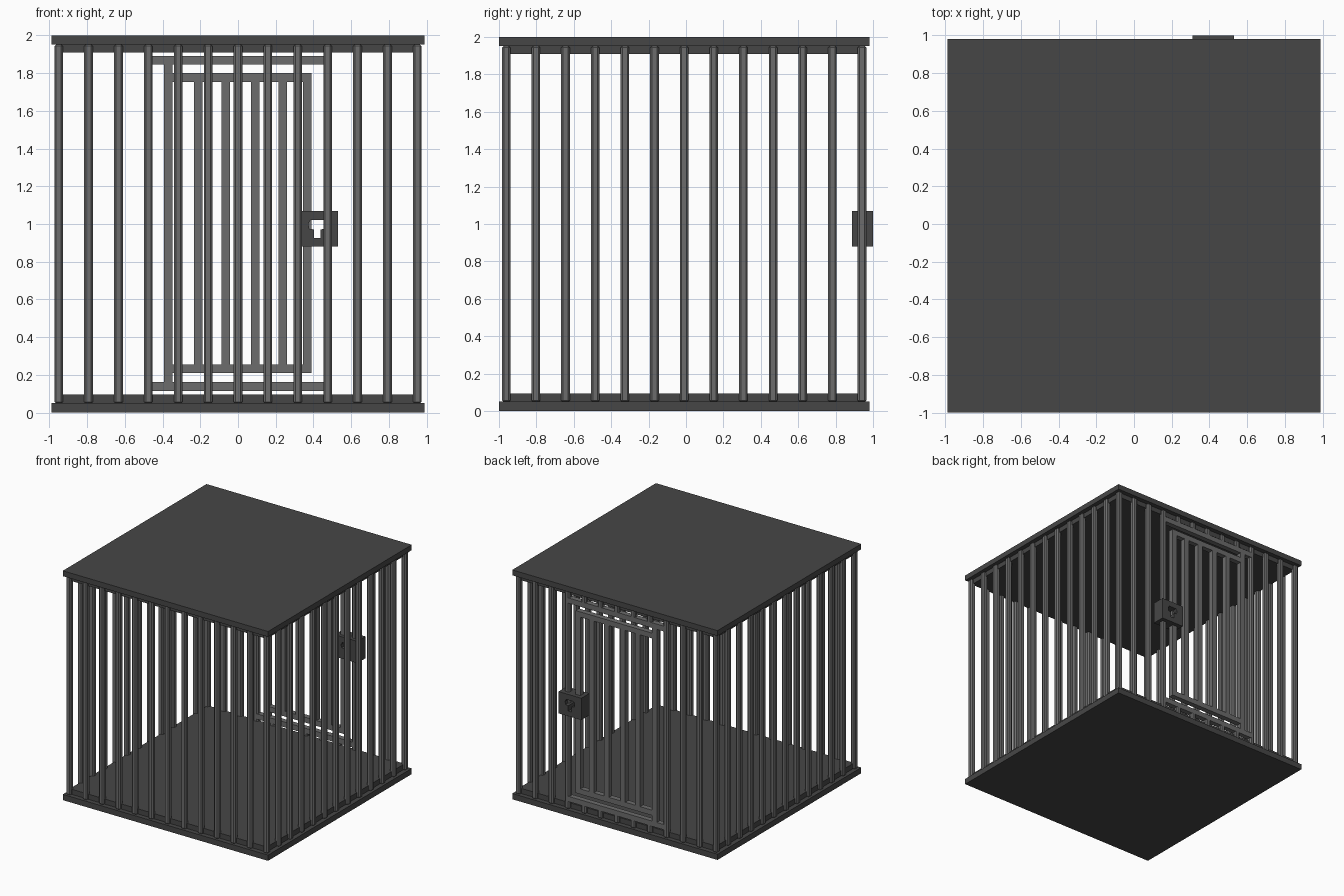
import bpy
import math

cube = bpy.data.objects.get("Cube")
if cube:
    bpy.data.objects.remove(cube, do_unlink=True)


def material(name, value):
    m = bpy.data.materials.new(name)
    m.use_nodes = True
    colour = (value, value, value, 1)
    m.diffuse_color = colour
    m.node_tree.nodes["Principled BSDF"].inputs["Base Color"].default_value = colour
    return m


DARK = material("dark iron", 0.062)
STEEL = material("grey steel", 0.15)

CY = -0.01          # cage centre in y
BAR = 0.046         # bar thickness
STEP = 0.1585       # bar spacing
BACK = CY + 6 * STEP
LOW, HIGH = 0.047, 1.953


def box(name, x, y, z, mat, bevel=0):
    """Box from (min, max) pairs, optionally with chamfered edges."""
    bpy.ops.mesh.primitive_cube_add(size=1, location=[sum(p) / 2 for p in (x, y, z)])
    ob = bpy.context.object
    ob.name = name
    ob.scale = [p[1] - p[0] for p in (x, y, z)]
    bpy.ops.object.transform_apply(location=False, rotation=False, scale=True)
    ob.data.materials.append(mat)
    if bevel:
        mod = ob.modifiers.new("Chamfer", "BEVEL")
        mod.width = bevel
        mod.segments = 1
    return ob


def around(c, size=BAR):
    return (c - size / 2, c + size / 2)


def upright(name, x, y, z0=LOW, z1=HIGH):
    return box(name, around(x), around(y), (z0, z1), STEEL, 0.01)


def rail(name, x0, x1, z):
    return box(name, (x0, x1), around(BACK), around(z), STEEL)


# Floor and roof: an outer plate with a slightly smaller inner plate
for name, outer, inner in (("floor", (0, 0.05), (0.04, 0.095)),
                           ("roof", (1.953, 2.0), (1.91, 1.96))):
    box(name + "_plate", (-0.99, 0.99), (CY - 0.99, CY + 0.99), outer, DARK)
    box(name + "_inner_plate", (-0.95, 0.95), (CY - 0.95, CY + 0.95), inner, DARK)

# Bars on all four sides, with the doorway left open at the back
for i in range(-6, 7):
    p = i * STEP
    upright("front_bar", p, CY - 6 * STEP)
    if abs(i) < 6:
        upright("left_bar", 6 * STEP, CY + p)
        upright("right_bar", -6 * STEP, CY + p)
    if abs(i) >= 3:
        upright("back_bar", p, BACK)
    else:
        upright("short_bar_above_door", p, BACK, 1.87, HIGH)
        upright("short_bar_below_door", p, BACK, LOW, 0.14)

# Doorway rails
rail("doorway_top_rail", -3 * STEP, 3 * STEP, 1.868)
rail("doorway_bottom_rail", -3 * STEP, 3 * STEP, 0.138)

# Door: pivot post reaching both doorway rails, frame and inner bars
box("door_pivot_post", around(-0.37), around(BACK), (0.138, 1.868), STEEL)
box("door_lock_post", around(0.367), around(BACK), (0.21, 1.80), STEEL)
rail("door_top_rail", -0.37, 0.367, 1.777)
rail("door_bottom_rail", -0.37, 0.367, 0.233)
for x in (-0.21, -0.065, 0.092, 0.237):
    box("door_bar", around(x), around(BACK), (0.233, 1.777), STEEL)

# Lock: block with a keyhole right through it
outline = [(-0.11, -0.095), (0.11, -0.095), (0.11, 0.095), (-0.11, 0.095)]
keyhole = [(-0.017, -0.05), (0.017, -0.05), (0.017, -0.004), (0.042, 0.0),
           (0.047, 0.025), (0.036, 0.046), (-0.036, 0.046), (-0.047, 0.025),
           (-0.042, 0.0), (-0.017, -0.004)]
curve = bpy.data.curves.new("lock", "CURVE")
curve.dimensions = "2D"
curve.fill_mode = "BOTH"
curve.extrude = 0.0565
for loop in (outline, keyhole):
    spline = curve.splines.new("POLY")
    spline.points.add(len(loop) - 1)
    for point, (u, v) in zip(spline.points, loop):
        point.co = (u, v, 0, 1)
    spline.use_cyclic_u = True
curve.materials.append(DARK)
lock = bpy.data.objects.new("lock", curve)
lock.location = (0.42, 0.9435, 0.975)
lock.rotation_euler = (math.pi / 2, 0, 0)
bpy.context.collection.objects.link(lock)
bpy.ops.object.select_all(action="DESELECT")
lock.select_set(True)
bpy.context.view_layer.objects.active = lock
bpy.ops.object.convert(target="MESH")
for face in bpy.context.object.data.polygons:
    face.use_smooth = False
